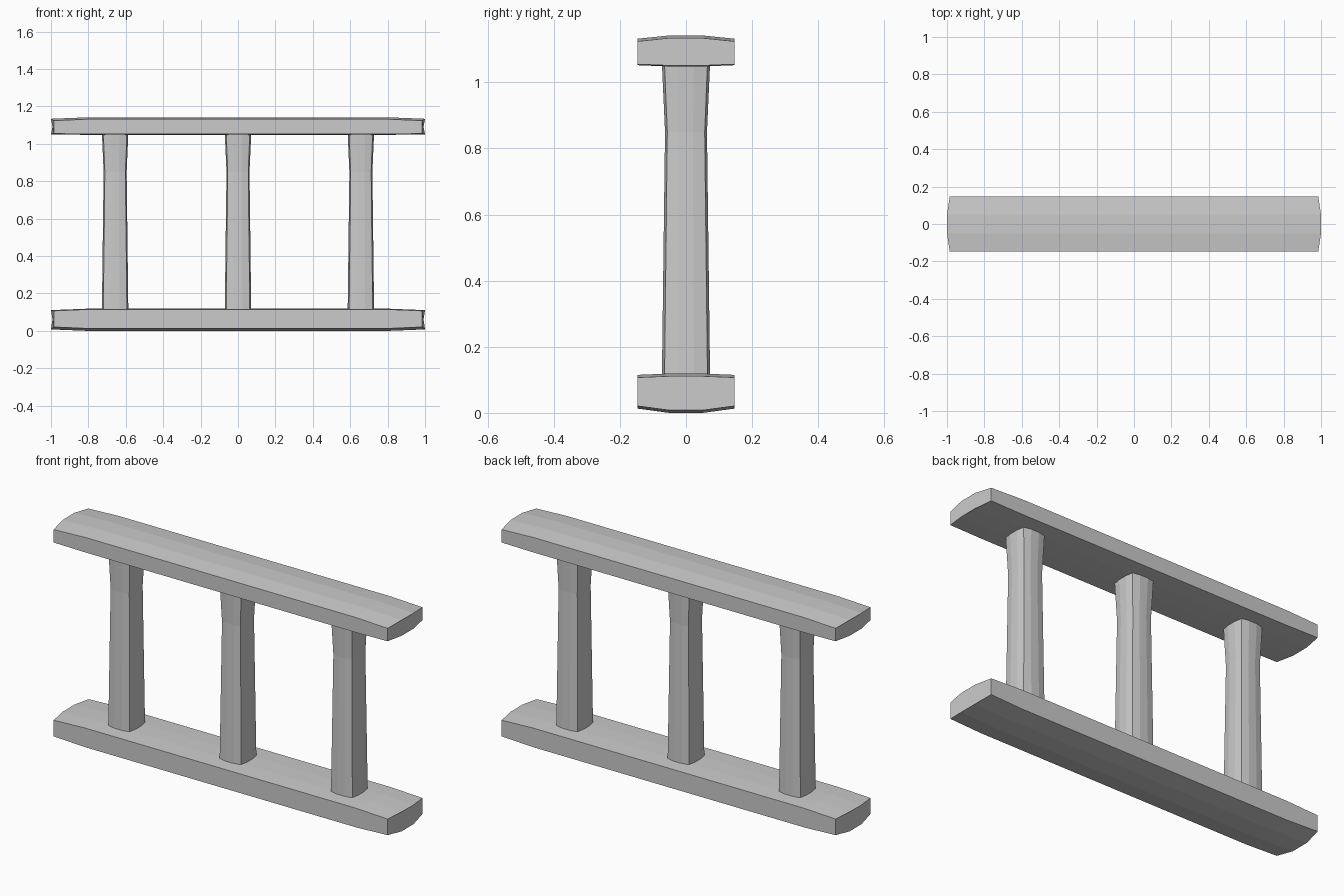
import bpy

if "Cube" in bpy.data.objects:
    bpy.data.objects.remove(bpy.data.objects["Cube"])


def loft(name, rings):
    """Closed flat-faced solid through a series of matching cross-sections."""
    n = len(rings[0])
    verts = [p for ring in rings for p in ring]
    faces = [(a * n + i, a * n + (i + 1) % n, (a + 1) * n + (i + 1) % n, (a + 1) * n + i)
             for a in range(len(rings) - 1) for i in range(n)]
    faces += [tuple(reversed(range(n))), tuple(range((len(rings) - 1) * n, len(rings) * n))]
    mesh = bpy.data.meshes.new(name)
    mesh.from_pydata(verts, [], faces)
    mesh.update()
    obj = bpy.data.objects.new(name, mesh)
    bpy.context.collection.objects.link(obj)
    return obj


def rail(name, bottom, bottom_drop, top, top_drop, end_low, end_high):
    """Board crowned above and below, with bowed and slightly thinned ends."""
    rings = []
    for x, end in ((-1, True), (-0.8, False), (0.8, False), (1, True)):
        lo = bottom + (end_low if end else 0)
        hi = top - (end_high if end else 0)
        inset = 0.985 if end else 1
        profile = [(-0.147, lo + bottom_drop), (-0.05, lo), (0.05, lo), (0.147, lo + bottom_drop),
                   (0.147, hi - top_drop), (0.05, hi), (-0.05, hi), (-0.147, hi - top_drop)]
        rings.append([(x * (inset if abs(y) > 0.1 else 1), y, z) for y, z in profile])
    return loft(name, rings)


def post(name, x):
    """Square post with bowed sides, narrowing to a waist near the top."""
    side = [(-0.065, -0.065), (-0.024, -0.073), (0.024, -0.073)]
    section = list(side)
    for _ in range(3):
        side = [(-b, a) for a, b in side]
        section += side
    rings = [[(x + a * s * 0.97, b * s, z) for a, b in section]
             for z, s in ((0.1, 1.0), (0.85, 0.87), (1.06, 1.0))]
    return loft(name, rings)


# Horizontal rails
rail("bottom_rail", 0.0, 0.013, 0.119, 0.004, 0.008, 0.008)
rail("top_rail", 1.048, 0.004, 1.142, 0.01, 0.003, 0.008)

# Upright posts
for label, px in (("left", -0.657), ("middle", 0.0), ("right", 0.657)):
    post(label + "_post", px)
